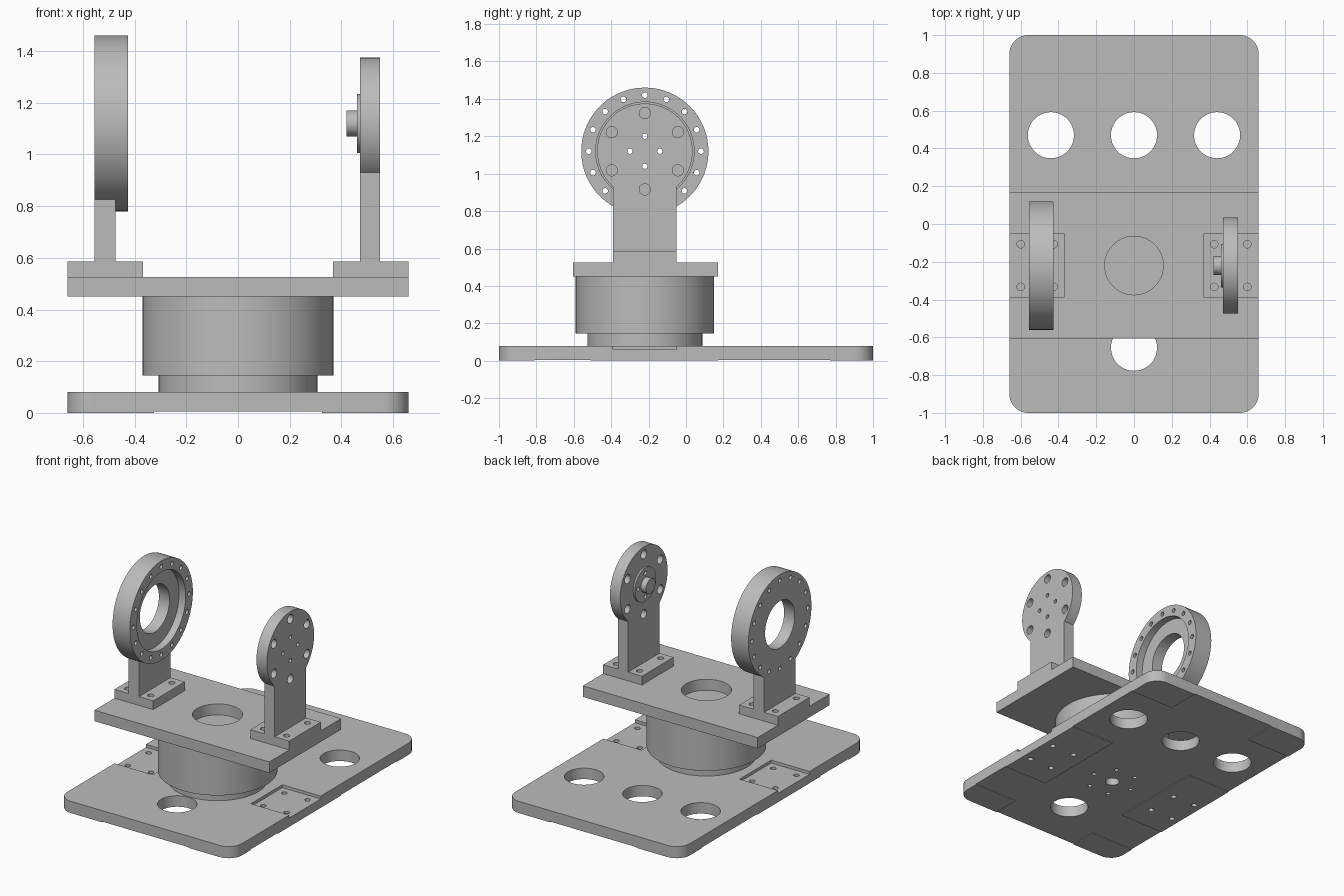
import bpy, bmesh, math
from mathutils import Matrix, Vector

if "Cube" in bpy.data.objects:
    bpy.data.objects.remove(bpy.data.objects["Cube"], do_unlink=True)

metal = bpy.data.materials.new("machined_grey")
metal.use_nodes = True
GREY = (0.5, 0.5, 0.5, 1)
metal.diffuse_color = GREY
metal.node_tree.nodes["Principled BSDF"].inputs["Base Color"].default_value = GREY

CY = -0.22          # turntable axis in y
AXIS = 1.12         # tilt axis height
BOLT_X, BOLT_Y = (0.425, 0.6), (CY - 0.113, CY + 0.113)


def box(bm, x0, x1, y0, y1, z0, z1):
    size = Matrix.Diagonal((x1 - x0, y1 - y0, z1 - z0, 1))
    mid = Matrix.Translation(((x0 + x1) / 2, (y0 + y1) / 2, (z0 + z1) / 2))
    return bmesh.ops.create_cube(bm, size=1, matrix=mid @ size)["verts"]


def rod(bm, axis, r, a, b, u, v, seg=64):
    """Cylinder from a to b along x (u, v = y, z) or z (u, v = x, y)."""
    m = (a + b) / 2
    if axis == "X":
        mat = Matrix.Translation((m, u, v)) @ Matrix.Rotation(math.pi / 2, 4, "Y")
    else:
        mat = Matrix.Translation((u, v, m))
    bmesh.ops.create_cone(bm, cap_ends=True, segments=seg, radius1=r, radius2=r,
                          depth=b - a, matrix=mat)


def bolt_circle(bm, axis, n, ring, r, a, b, u, v, start=0.0):
    for i in range(n):
        t = start + i * math.tau / n
        rod(bm, axis, r, a, b, u + ring * math.cos(t), v + ring * math.sin(t), 20)


def make(name, build):
    bm = bmesh.new()
    build(bm)
    me = bpy.data.meshes.new(name)
    bm.to_mesh(me)
    bm.free()
    me.materials.append(metal)
    ob = bpy.data.objects.new(name, me)
    bpy.context.collection.objects.link(ob)
    return ob


def combine(ob, build, op="DIFFERENCE"):
    tool = make("tool", build)
    mod = ob.modifiers.new("bool", "BOOLEAN")
    mod.operation, mod.solver, mod.object = op, "EXACT", tool
    bpy.context.view_layer.objects.active = ob
    bpy.ops.object.modifier_apply(modifier=mod.name)
    bpy.data.objects.remove(tool, do_unlink=True)


def finish(ob):
    bpy.ops.object.select_all(action="DESELECT")
    ob.select_set(True)
    bpy.context.view_layer.objects.active = ob
    bpy.ops.object.shade_smooth_by_angle(angle=math.radians(30))


# Base plate with rounded corners
def base_body(bm):
    box(bm, -0.66, 0.66, -1, 1, 0, 0.08)
    upright = [e for e in bm.edges
               if abs((e.verts[0].co - e.verts[1].co).z) > 0.01]
    bmesh.ops.bevel(bm, geom=upright, offset=0.1, segments=10, profile=0.5, affect="EDGES")


def base_pockets(bm):
    for s in (-1, 1):
        x0, x1 = sorted((s * 0.37, s * 0.7))
        box(bm, x0, x1, CY - 0.17, CY + 0.17, 0.06, 0.1)


def base_holes(bm):
    for x, y in ((-0.44, 0.47), (0, 0.47), (0.44, 0.47), (0, -0.655)):
        rod(bm, "Z", 0.122, -0.1, 0.2, x, y)
    for s in (-1, 1):
        for x in BOLT_X:
            for y in BOLT_Y:
                rod(bm, "Z", 0.018, -0.1, 0.2, s * x, y, 20)
    rod(bm, "Z", 0.045, -0.1, 0.2, 0, CY, 32)
    bolt_circle(bm, "Z", 6, 0.155, 0.014, -0.1, 0.2, 0, CY)


base = make("base_plate", base_body)
combine(base, base_pockets)
# Shallow relief underneath leaves six mounting pads
combine(base, lambda bm: box(bm, -0.325, 0.325, -1.1, 1.1, -0.1, 0.005))
for y0, y1 in ((-0.81, -0.51), (0.17, 0.77)):
    combine(base, lambda bm: box(bm, -0.8, 0.8, y0, y1, -0.1, 0.005))
combine(base, base_holes)
finish(base)

# Turntable motor
finish(make("motor_flange", lambda bm: rod(bm, "Z", 0.307, 0.08, 0.145, 0, CY, 96)))
finish(make("motor_drum", lambda bm: rod(bm, "Z", 0.37, 0.145, 0.45, 0, CY, 96)))

# Rotating platform
platform = make("platform", lambda bm: box(bm, -0.66, 0.66, -0.605, 0.17, 0.45, 0.525))
combine(platform, lambda bm: rod(bm, "Z", 0.155, 0.4, 0.6, 0, CY))
finish(platform)


# Bolted bracket feet
def foot_holes(bm, s):
    for x in BOLT_X:
        for y in BOLT_Y:
            rod(bm, "Z", 0.02, 0.5, 0.6, s * x, y, 20)


for name, s in (("right_foot", -1), ("left_foot", 1)):
    x0, x1 = sorted((s * 0.367, s * 0.66))
    foot = make(name, lambda bm: box(bm, x0, x1, CY - 0.17, CY + 0.17, 0.525, 0.585))
    combine(foot, lambda bm: foot_holes(bm, s))
    finish(foot)

# Bearing ring bracket on the right
ring = make("bearing_ring", lambda bm: rod(bm, "X", 0.34, -0.555, -0.425, CY, AXIS, 96))
combine(ring, lambda bm: box(bm, -0.555, -0.475, CY - 0.17, CY + 0.17, 0.585, 0.9), "UNION")
combine(ring, lambda bm: rod(bm, "X", 0.263, -0.475, -0.3, CY, AXIS, 96))
combine(ring, lambda bm: rod(bm, "X", 0.16, -0.7, -0.3, CY, AXIS))
combine(ring, lambda bm: bolt_circle(bm, "X", 16, 0.3, 0.015, -0.7, -0.3, CY, AXIS))
finish(ring)


# Drive disc bracket on the left
def disc_holes(bm):
    bolt_circle(bm, "X", 6, 0.204, 0.03, 0.3, 0.7, CY, AXIS, math.pi / 2)
    bolt_circle(bm, "X", 4, 0.08, 0.014, 0.3, 0.7, CY, AXIS)


disc = make("drive_disc", lambda bm: rod(bm, "X", 0.255, 0.472, 0.55, CY, AXIS, 96))
combine(disc, lambda bm: box(bm, 0.472, 0.55, CY - 0.17, CY + 0.17, 0.585, 1.0), "UNION")
combine(disc, disc_holes)
finish(disc)

# Hub and stub shaft on the disc
hub = make("hub", lambda bm: rod(bm, "X", 0.115, 0.46, 0.472, CY, AXIS))
combine(hub, disc_holes)
finish(hub)
finish(make("stub_shaft", lambda bm: rod(bm, "X", 0.05, 0.42, 0.46, CY, AXIS, 48)))
